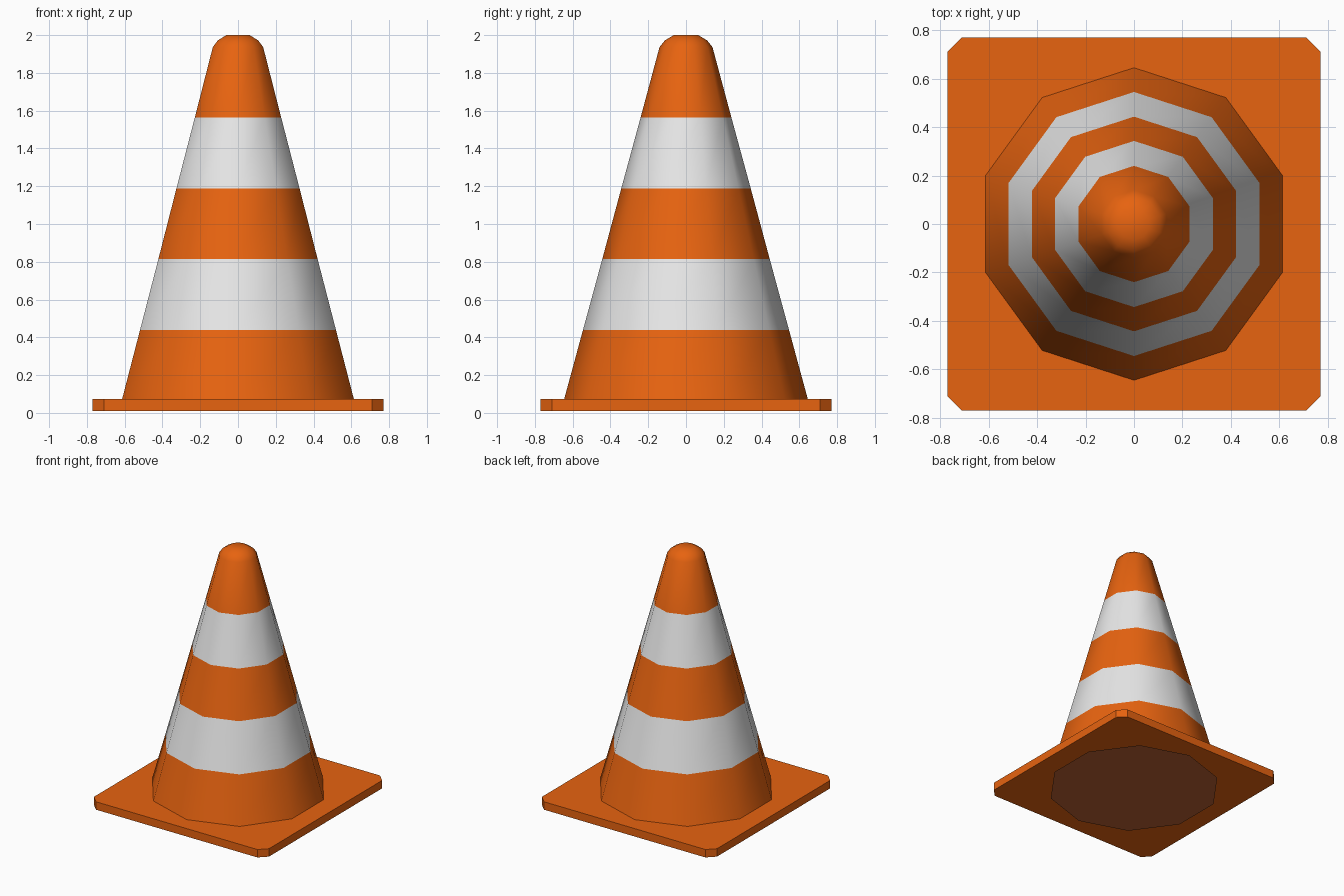
import bpy, bmesh, math

if "Cube" in bpy.data.objects:
    bpy.data.objects.remove(bpy.data.objects["Cube"])


def material(name, rgb):
    m = bpy.data.materials.new(name)
    m.diffuse_color = (*rgb, 1)
    m.use_nodes = True
    m.node_tree.nodes["Principled BSDF"].inputs["Base Color"].default_value = m.diffuse_color
    return m


orange = material("orange", (0.8, 0.125, 0.005))
white = material("white", (0.8, 0.8, 0.8))
brown = material("dark_underside", (0.5, 0.12, 0.033))
SIDES = 10


def make_object(name, bm, mats):
    me = bpy.data.meshes.new(name)
    bm.to_mesh(me)
    bm.free()
    for m in mats:
        me.materials.append(m)
    ob = bpy.data.objects.new(name, me)
    bpy.context.collection.objects.link(ob)
    return ob


def ring(bm, r, z):
    # ten-sided ring with a corner pointing straight to the back
    angles = [math.pi / 2 + i * math.tau / SIDES for i in range(SIDES)]
    return [bm.verts.new((r * math.cos(a), r * math.sin(a), z)) for a in angles]


# Square base plate with clipped corners
bm = bmesh.new()
a, b, low, high = 0.77, 0.71, 0.01, 0.073
outline = [(b, -a), (a, -b), (a, b), (b, a), (-b, a), (-a, b), (-a, -b), (-b, -a)]
face = bm.faces.new([bm.verts.new((x, y, low)) for x, y in outline])
top = bmesh.ops.extrude_face_region(bm, geom=[face], use_keep_orig=True)["geom"]
bmesh.ops.translate(bm, vec=(0, 0, high - low),
                    verts=[v for v in top if isinstance(v, bmesh.types.BMVert)])
bmesh.ops.recalc_face_normals(bm, faces=bm.faces)
make_object("base_plate", bm, [orange])

# Striped cone with a rounded tip
bm = bmesh.new()
profile = [(0.645, 0.073), (0.545, 0.44), (0.443, 0.815), (0.343, 1.187),
           (0.24, 1.565), (0.14, 1.937), (0.112, 1.972), (0.065, 2.0)]
rings = [ring(bm, r, z) for r, z in profile]
for level, (lower, upper) in enumerate(zip(rings, rings[1:])):
    for i in range(SIDES):
        j = (i + 1) % SIDES
        f = bm.faces.new((lower[i], lower[j], upper[j], upper[i]))
        f.material_index = 1 if level in (1, 3) else 0
bm.faces.new(rings[-1])
for f in bm.faces:
    f.smooth = True
make_object("striped_cone", bm, [orange, white])

# Flat dark disc closing the underside
bm = bmesh.new()
bm.faces.new(ring(bm, 0.64, 0)[::-1])
make_object("underside_disc", bm, [brown])
